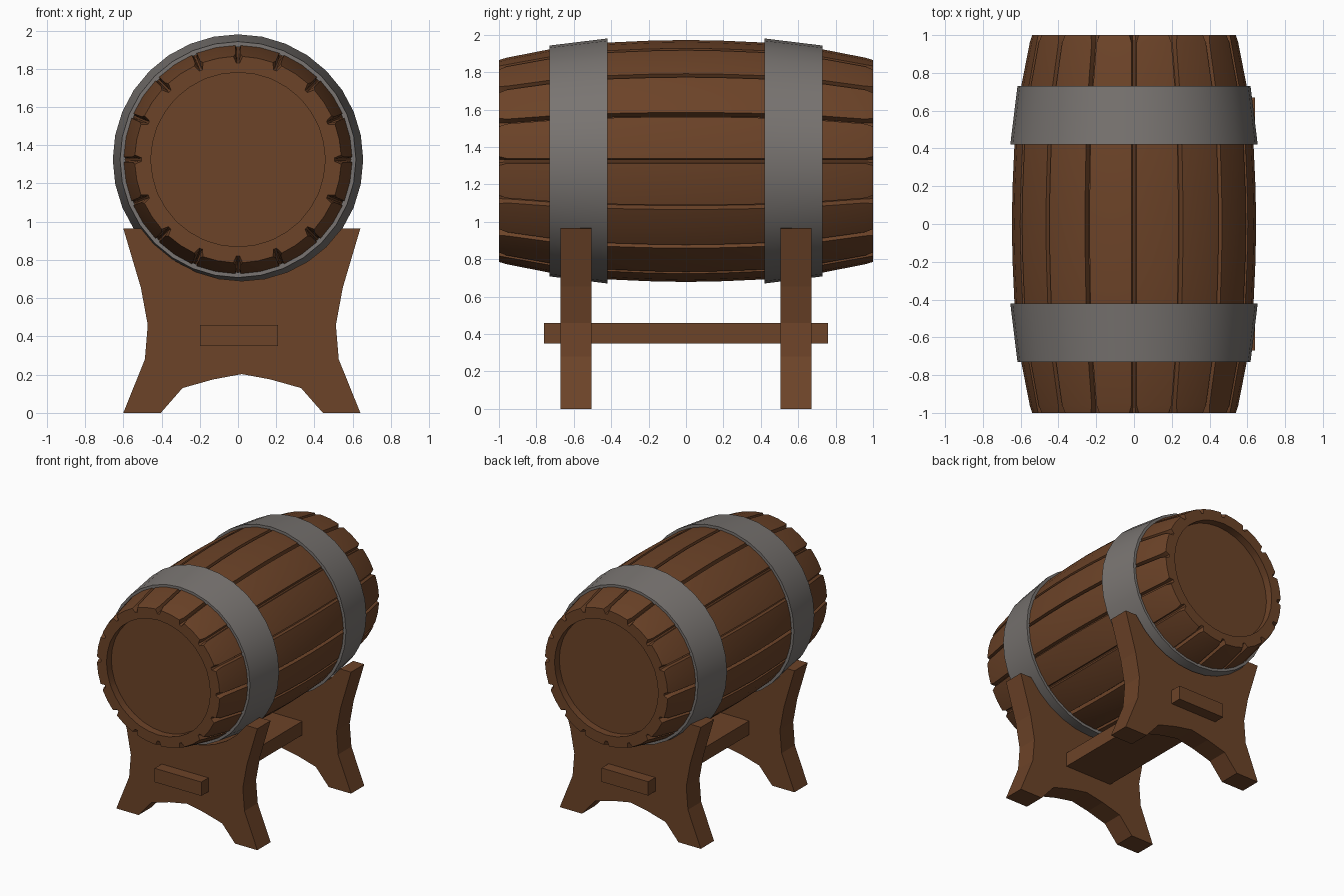
import bpy, bmesh, math
from mathutils import Vector

if "Cube" in bpy.data.objects:
    bpy.data.objects.remove(bpy.data.objects["Cube"])

CZ = 1.325          # height of the barrel axis
STAVES = 16


def material(name, col):
    m = bpy.data.materials.new(name)
    m.diffuse_color = (*col, 1)
    m.use_nodes = True
    m.node_tree.nodes["Principled BSDF"].inputs["Base Color"].default_value = m.diffuse_color
    return m


wood = material("brown wood", (0.15, 0.056, 0.021))
iron = material("grey iron", (0.19, 0.175, 0.165))


def finish(bm, name, mat, smooth=None):
    bmesh.ops.recalc_face_normals(bm, faces=bm.faces)
    me = bpy.data.meshes.new(name)
    bm.to_mesh(me)
    bm.free()
    ob = bpy.data.objects.new(name, me)
    bpy.context.collection.objects.link(ob)
    me.materials.append(mat)
    if smooth:
        bpy.ops.object.select_all(action='DESELECT')
        ob.select_set(True)
        bpy.context.view_layer.objects.active = ob
        bpy.ops.object.shade_smooth_by_angle(angle=math.radians(smooth))
    return ob


def skin(bm, rings, loop=False):
    n = len(rings[0])
    pairs = list(zip(rings, rings[1:])) + ([(rings[-1], rings[0])] if loop else [])
    for a, b in pairs:
        for i in range(n):
            j = (i + 1) % n
            bm.faces.new((a[i], a[j], b[j], b[i]))


def point(bm, ang, r, y):
    return bm.verts.new((r * math.cos(ang), y, CZ + r * math.sin(ang)))


# barrel: profile (y, radius, groove depth, groove half angle)
half = [(0.94, 0.455, 0, 0.03), (1.0, 0.455, 0, 0.03), (1.0, 0.54, 0.035, 0.045),
        (0.96, 0.552, 0.035, 0.025), (0.73, 0.597, 0.035, 0.022), (0.42, 0.633, 0.035, 0.02),
        (0.2, 0.643, 0.035, 0.02)]
profile = [(-y, r, d, w) for y, r, d, w in half] + [(0, 0.647, 0.035, 0.02)] + half[::-1]
bm = bmesh.new()
rings = []
for y, r, d, w in profile:
    ring = []
    for s in range(STAVES):
        a = s * 2 * math.pi / STAVES
        step = 2 * math.pi / STAVES
        for off, rad in ((-w, r), (-w * 0.4, r - d), (w * 0.4, r - d), (w, r), (step / 2, r)):
            ring.append(point(bm, a + off, rad, y))
    rings.append(ring)
skin(bm, rings)
bm.faces.new(rings[0])
bm.faces.new(rings[-1])
finish(bm, "barrel", wood, 30)

# iron hoops
for sgn, label in ((-1, "front"), (1, "back")):
    bm = bmesh.new()
    rings = [[point(bm, i * math.pi / 16, r, sgn * y) for i in range(32)]
             for y, r in ((0.42, 0.655), (0.73, 0.617), (0.73, 0.59), (0.42, 0.628))]
    skin(bm, rings, True)
    finish(bm, label + "_hoop", iron, 30)

# cradle stands: half outline from under the arch, round the foot, up to the saddle
side = [(0.15, 0.175), (0.31, 0.13), (0.424, 0), (0.62, 0), (0.507, 0.28), (0.492, 0.46),
        (0.528, 0.655), (0.62, 0.965)]
side += [(0.635 * math.sin(a), CZ - 0.635 * math.cos(a))
         for a in (math.radians(d) for d in (55.5, 44, 33, 22, 11))]
outline = [(0, 0.203)] + side + [(0, CZ - 0.635)] + [(-x, z) for x, z in side[::-1]]
for sgn, label in ((-1, "front"), (1, "back")):
    bm = bmesh.new()
    f = bm.faces.new([bm.verts.new((x + 0.02, sgn * 0.505, z)) for x, z in outline])
    ext = bmesh.ops.extrude_face_region(bm, geom=[f], use_keep_orig=True)
    vs = [g for g in ext["geom"] if isinstance(g, bmesh.types.BMVert)]
    bmesh.ops.translate(bm, verts=vs, vec=Vector((0, sgn * 0.166, 0)))
    finish(bm, label + "_stand", wood)

# stretcher board through both stands
bm = bmesh.new()
bmesh.ops.create_cube(bm, size=1)
for v in bm.verts:
    v.co = (v.co.x * 0.41 + 0.005, v.co.y * 1.52, v.co.z * 0.11 + 0.405)
finish(bm, "stretcher", wood)
